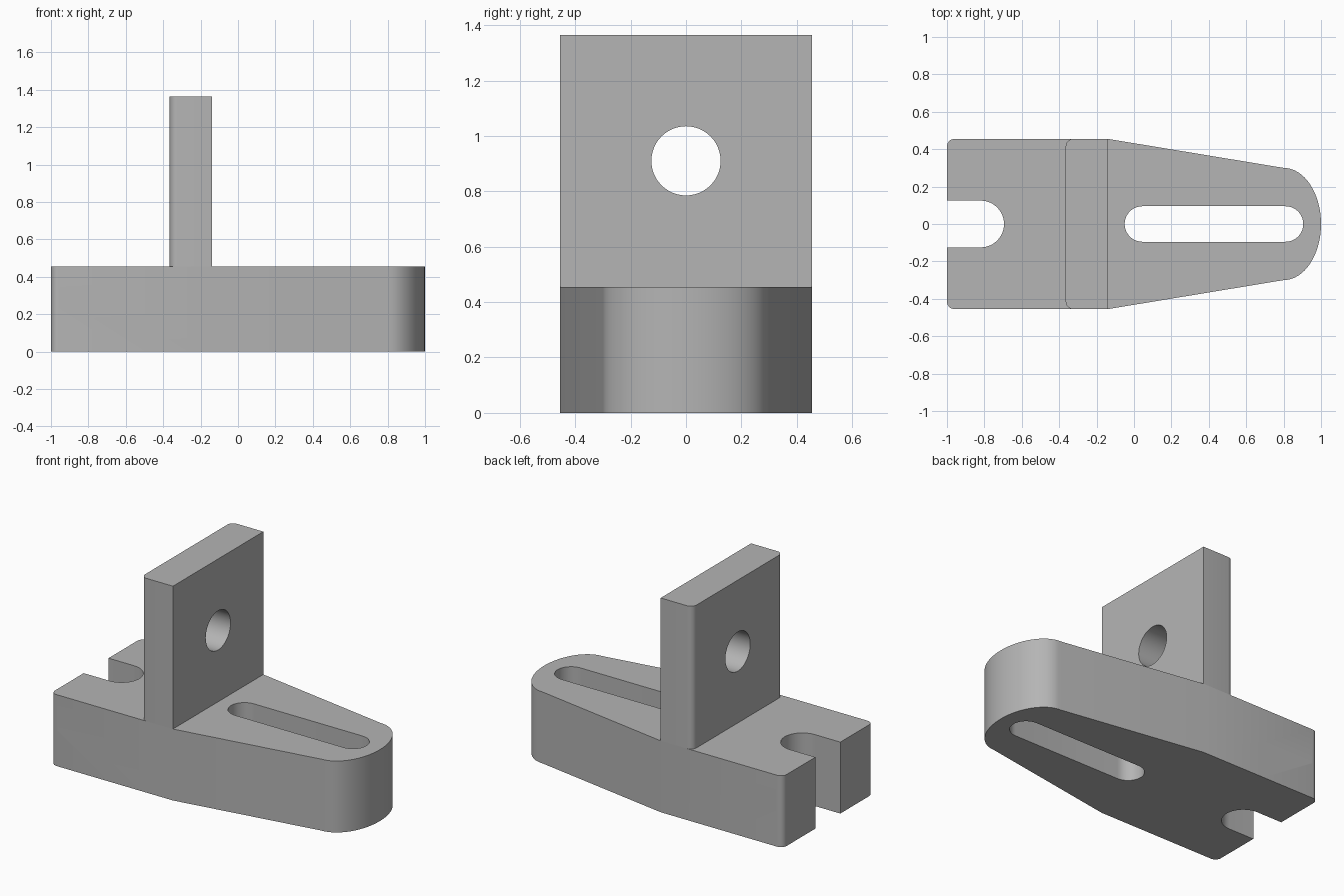
import bpy
import bmesh
from math import sin, cos, pi, radians
from mathutils import Matrix, Vector

cube = bpy.data.objects.get("Cube")
if cube:
    bpy.data.objects.remove(cube, do_unlink=True)

HALF = 0.455       # half width of the bracket
BASE_TOP = 0.455
WALL_TOP = 1.365

grey = bpy.data.materials.new("plain grey")
grey.use_nodes = True
grey.diffuse_color = (0.46, 0.46, 0.46, 1)
grey.node_tree.nodes["Principled BSDF"].inputs["Base Color"].default_value = (0.46, 0.46, 0.46, 1)


def arc(cx, cy, rx, ry, start, end, steps):
    """Points on an elliptical arc, angles in degrees."""
    angles = [radians(start + (end - start) * i / steps) for i in range(steps + 1)]
    return [(cx + rx * cos(a), cy + ry * sin(a)) for a in angles]


def prism(name, outline, low, high, frame=Matrix()):
    """Extrude a closed outline from low to high along the frame's third axis."""
    bm = bmesh.new()
    face = bm.faces.new([bm.verts.new((u, v, low)) for u, v in outline])
    top = bmesh.ops.extrude_face_region(bm, geom=[face])["geom"]
    bmesh.ops.translate(bm, vec=Vector((0, 0, high - low)),
                        verts=[g for g in top if isinstance(g, bmesh.types.BMVert)])
    bm.transform(frame)
    bmesh.ops.recalc_face_normals(bm, faces=bm.faces)
    mesh = bpy.data.meshes.new(name)
    bm.to_mesh(mesh)
    bm.free()
    mesh.materials.append(grey)
    obj = bpy.data.objects.new(name, mesh)
    bpy.context.collection.objects.link(obj)
    return obj


def activate(obj):
    bpy.ops.object.select_all(action="DESELECT")
    obj.select_set(True)
    bpy.context.view_layer.objects.active = obj


def cut(obj, cutter):
    """Subtract a cutter from an object and discard the cutter."""
    cutter.hide_render = True
    activate(obj)
    mod = obj.modifiers.new("cut", "BOOLEAN")
    mod.operation = "DIFFERENCE"
    mod.solver = "EXACT"
    mod.object = cutter
    bpy.ops.object.modifier_apply(modifier=mod.name)
    bpy.data.objects.remove(cutter, do_unlink=True)


def finish(obj):
    activate(obj)
    bpy.ops.object.shade_smooth_by_angle(angle=radians(30))


# Frames for outlines drawn in the side plane (x, z) and the end plane (y, z)
side = Matrix(((1, 0, 0, 0), (0, 0, 1, 0), (0, 1, 0, 0), (0, 0, 0, 1)))
end = Matrix(((0, 0, 1, 0), (1, 0, 0, 0), (0, 1, 0, 0), (0, 0, 0, 1)))

# Base: rounded fork end, tapered body, elliptical nose
r = 0.04
base_outline = ([(-0.14, -HALF)]
                + arc(0.8, 0, 0.2, 0.3, -90, 90, 32)
                + [(-0.14, HALF)]
                + arc(-1 + r, HALF - r, r, r, 90, 180, 6)
                + arc(-1 + r, -HALF + r, r, r, 180, 270, 6))
base = prism("base", base_outline, 0, BASE_TOP)

# Sloped underside below the fork
wedge = [(-1.2, -0.2), (-0.59, -0.2), (-0.59, 0), (-0.95, 0.23), (-1.2, 0.23)]
cut(base, prism("wedge_cutter", wedge, -1, 1, side))

# Shallow step on the back side of the slope
step = [(-1.2, -0.1), (-0.59, -0.1), (-0.59, 0.23), (-1.2, 0.23)]
cut(base, prism("step_cutter", step, HALF - 0.02, 1, side))

# Open fork slot and long adjusting slot
fork = [(-1.2, -0.125)] + arc(-0.82, 0, 0.125, 0.125, -90, 90, 24) + [(-1.2, 0.125)]
cut(base, prism("fork_cutter", fork, -0.5, 1))
slot = (arc(0.81, 0, 0.095, 0.095, -90, 90, 20)
        + arc(0.045, 0, 0.095, 0.095, 90, 270, 20))
cut(base, prism("slot_cutter", slot, -0.5, 1))
finish(base)

# Upright plate with two rounded edges and a round hole
wall_outline = ([(-0.14, -HALF), (-0.14, HALF)]
                + arc(-0.365 + r, HALF - r, r, r, 90, 180, 6)
                + arc(-0.365 + r, -HALF + r, r, r, 180, 270, 6))
wall = prism("upright_plate", wall_outline, BASE_TOP, WALL_TOP)
hole = arc(0, 0.91, 0.125, 0.125, 0, 360, 48)[:-1]
cut(wall, prism("hole_cutter", hole, -1, 1, end))
finish(wall)
